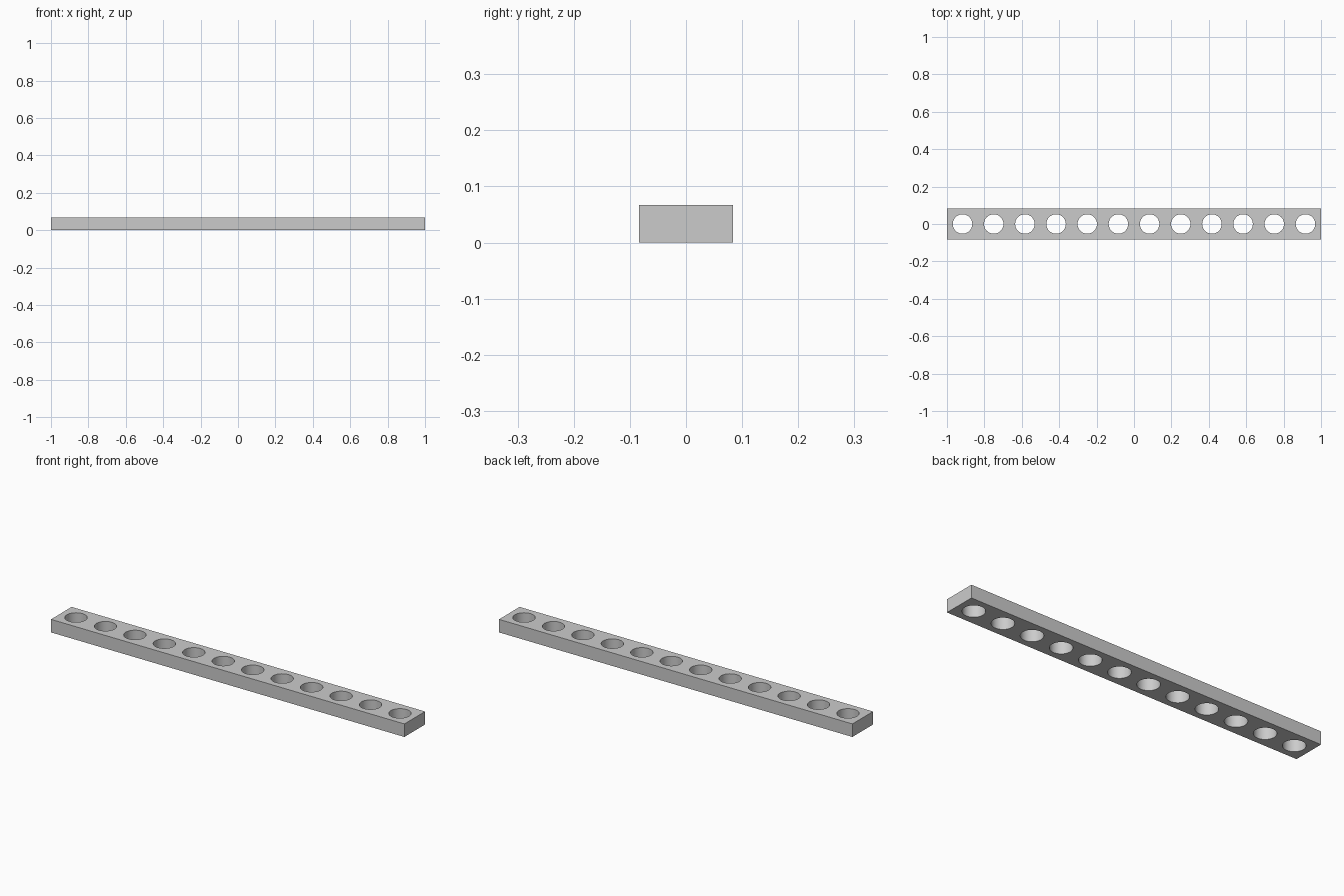
import bpy, bmesh
from math import cos, sin, pi

cube = bpy.data.objects.get("Cube")
if cube:
    bpy.data.objects.remove(cube, do_unlink=True)

HOLES = 12
PITCH = 2 / HOLES      # hole spacing, also the bar width
HEIGHT = 0.0667
RADIUS = 0.052
SEGMENTS = 48          # multiple of 8, so rays reach the cell corners

# Plain grey material
grey = bpy.data.materials.new("grey")
grey.use_nodes = True
colour = (0.6, 0.6, 0.6, 1)
grey.diffuse_color = colour
grey.node_tree.nodes["Principled BSDF"].inputs["Base Color"].default_value = colour

bm = bmesh.new()


def ring(cx, z, square):
    """Loop of vertices around a hole: its circle or the square cell outline."""
    verts = []
    for i in range(SEGMENTS):
        a = 2 * pi * i / SEGMENTS
        c, s = cos(a), sin(a)
        r = PITCH / 2 / max(abs(c), abs(s)) if square else RADIUS
        verts.append(bm.verts.new((cx + r * c, r * s, z)))
    return verts


# One square cell per hole: top face, hole wall, bottom face
for n in range(HOLES):
    cx = -1 + PITCH * (n + 0.5)
    rings = [ring(cx, HEIGHT, True), ring(cx, HEIGHT, False),
             ring(cx, 0, False), ring(cx, 0, True)]
    for a, b in zip(rings, rings[1:]):
        for i in range(SEGMENTS):
            j = (i + 1) % SEGMENTS
            bm.faces.new((a[i], a[j], b[j], b[i]))

# Join the cells and close the outer sides
bmesh.ops.remove_doubles(bm, verts=bm.verts[:], dist=0.0001)
bmesh.ops.bridge_loops(bm, edges=[e for e in bm.edges if e.is_boundary])
bmesh.ops.recalc_face_normals(bm, faces=bm.faces[:])

mesh = bpy.data.meshes.new("perforated_bar")
bm.to_mesh(mesh)
bm.free()
mesh.materials.append(grey)
bar = bpy.data.objects.new("perforated_bar", mesh)
bpy.context.collection.objects.link(bar)

# Smooth hole walls, sharp rims
bpy.ops.object.select_all(action="DESELECT")
bar.select_set(True)
bpy.context.view_layer.objects.active = bar
bpy.ops.object.shade_smooth_by_angle(angle=pi / 6)
